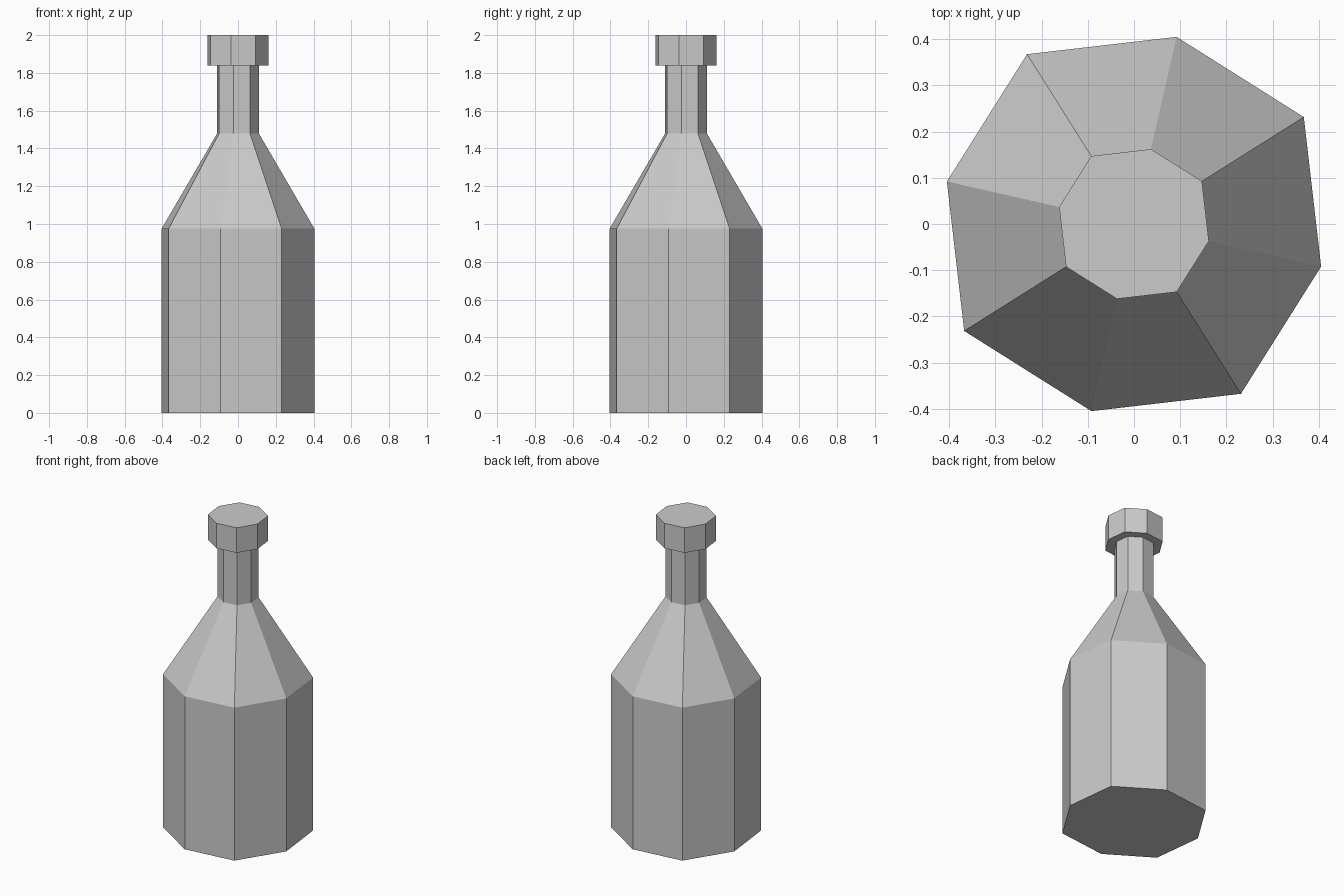
import bpy, bmesh
from math import cos, sin, radians

cube = bpy.data.objects.get("Cube")
if cube:
    bpy.data.objects.remove(cube, do_unlink=True)

SIDES = 8
GREY = (0.6, 0.6, 0.6, 1)

grey = bpy.data.materials.new("plain_grey")
grey.use_nodes = True
grey.diffuse_color = GREY
shader = next(n for n in grey.node_tree.nodes if n.type == 'BSDF_PRINCIPLED')
shader.inputs["Base Color"].default_value = GREY


def ring(bm, scale, z):
    """Slightly uneven octagon: corners alternate between two radii."""
    verts = []
    for i in range(SIDES):
        radius = (0.415, 0.434)[i % 2] * scale
        angle = radians(-12.8 + 45 * i)
        verts.append(bm.verts.new((radius * cos(angle), radius * sin(angle), z)))
    return verts


def stacked(name, profile):
    """Closed solid through octagonal rings given as (scale, height)."""
    bm = bmesh.new()
    rings = [ring(bm, s, z) for s, z in profile]
    for low, high in zip(rings, rings[1:]):
        for i in range(SIDES):
            j = (i + 1) % SIDES
            bm.faces.new((low[i], low[j], high[j], high[i]))
    bm.faces.new(rings[0][::-1])
    bm.faces.new(rings[-1])
    mesh = bpy.data.meshes.new(name)
    bm.to_mesh(mesh)
    bm.free()
    mesh.materials.append(grey)
    obj = bpy.data.objects.new(name, mesh)
    bpy.context.collection.objects.link(obj)
    return obj


# Body, sloping shoulder and neck
stacked("bottle_body", [(1, 0), (1, 0.975), (0.272, 1.48), (0.272, 1.84)])
# Stopper on top of the neck
stacked("bottle_cap", [(0.4, 1.84), (0.4, 2)])
